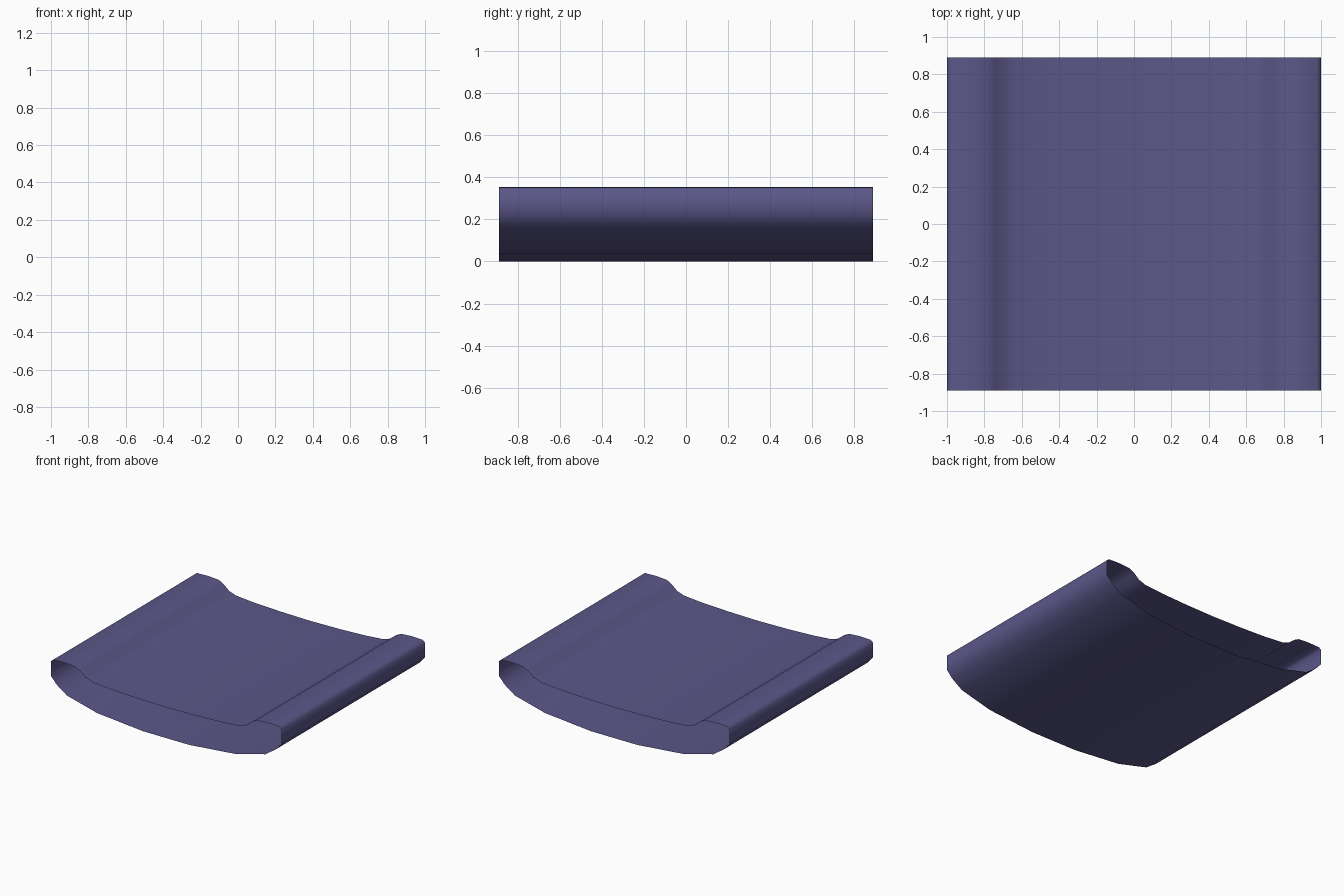
import bpy, bmesh

if "Cube" in bpy.data.objects:
    bpy.data.objects.remove(bpy.data.objects["Cube"])

# Right half of the closed cross-section (x, z), from seat centre round to underside
half = [(0.0, 0.24), (0.25, 0.244), (0.48, 0.253), (0.64, 0.266), (0.70, 0.287),
        (0.745, 0.325), (0.79, 0.349), (0.88, 0.355), (0.98, 0.352), (1.0, 0.335),
        (1.0, 0.22), (0.95, 0.165), (0.86, 0.103), (0.60, 0.036), (0.20, 0.0)]
profile = half + [(-x, z) for x, z in reversed(half[1:])]
DEPTH = 0.89

# Hollow curved shell, open at the front and back ends
bm = bmesh.new()
front = [bm.verts.new((x, -DEPTH, z)) for x, z in profile]
back = [bm.verts.new((x, DEPTH, z)) for x, z in profile]
n = len(profile)
for i in range(n):
    j = (i + 1) % n
    bm.faces.new((front[i], front[j], back[j], back[i]))
bm.normal_update()
# Make the seat face upward so all normals point outward
if bm.faces[:][0].normal.z < 0:
    bmesh.ops.reverse_faces(bm, faces=bm.faces[:])
mesh = bpy.data.meshes.new("curved_shell")
bm.to_mesh(mesh)
bm.free()
mesh.shade_smooth()
shell = bpy.data.objects.new("curved_shell", mesh)
bpy.context.collection.objects.link(shell)

# Muted violet finish
mat = bpy.data.materials.new("violet")
mat.diffuse_color = (0.105, 0.095, 0.25, 1)
mat.use_nodes = True
mat.node_tree.nodes["Principled BSDF"].inputs["Base Color"].default_value = mat.diffuse_color
mesh.materials.append(mat)
